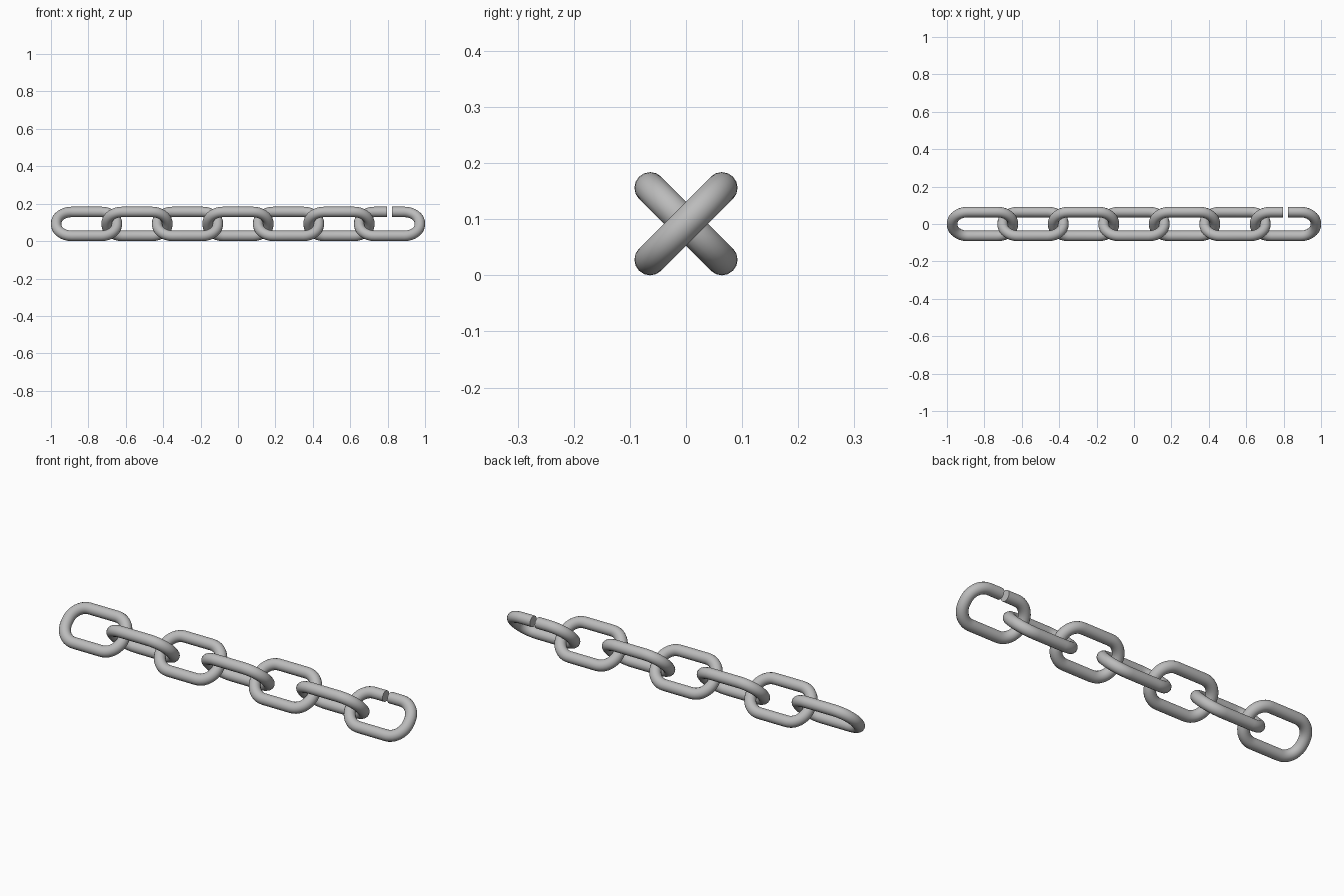
import bpy
import math

cube = bpy.data.objects.get("Cube")
if cube:
    bpy.data.objects.remove(cube, do_unlink=True)

LINKS = 7
PITCH = 0.27          # spacing between link centres
LENGTH = 0.38         # outer length of a link
WIRE = 0.028          # wire radius
HALF_W = 0.0905       # half width of the wire's centre line
CORNER = 0.084        # bend radius of the wire's centre line
GAP = 0.027           # opening in the last link
HEIGHT = 0.092        # height of the chain's axis
STEPS = 10

steel = bpy.data.materials.new("grey steel")
steel.use_nodes = True
steel.diffuse_color = (0.5, 0.5, 0.5, 1)
steel.node_tree.nodes["Principled BSDF"].inputs["Base Color"].default_value = steel.diffuse_color


def link_path(is_open):
    """Rounded loop in the local xy plane, starting at the middle of the +y bar."""
    half_l = LENGTH / 2 - WIRE
    points = []
    for corner, (sx, sy) in enumerate([(-1, 1), (-1, -1), (1, -1), (1, 1)]):
        cx, cy = sx * (half_l - CORNER), sy * (HALF_W - CORNER)
        for i in range(STEPS + 1):
            a = math.pi / 2 * (corner + 1 + i / STEPS)
            points.append((cx + CORNER * math.cos(a), cy + CORNER * math.sin(a)))
    if is_open:
        points = [(-GAP / 2, HALF_W)] + points + [(GAP / 2, HALF_W)]
    return points


def make_link(name, x, angle, is_open=False):
    points = link_path(is_open)
    curve = bpy.data.curves.new(name + "_path", "CURVE")
    curve.dimensions = "3D"
    curve.bevel_depth = WIRE
    curve.bevel_resolution = 6
    curve.use_fill_caps = is_open
    spline = curve.splines.new("POLY")
    spline.points.add(len(points) - 1)
    for p, (px, py) in zip(spline.points, points):
        p.co = (px, py, 0, 1)
    spline.use_cyclic_u = not is_open

    # Turn the swept wire into a mesh
    helper = bpy.data.objects.new(name + "_path", curve)
    bpy.context.collection.objects.link(helper)
    bpy.context.view_layer.update()
    mesh = bpy.data.meshes.new_from_object(
        helper.evaluated_get(bpy.context.evaluated_depsgraph_get()))
    bpy.data.objects.remove(helper, do_unlink=True)

    link = bpy.data.objects.new(name, mesh)
    bpy.context.collection.objects.link(link)
    mesh.materials.clear()
    mesh.materials.append(steel)
    link.location = (x, 0, HEIGHT)
    link.rotation_euler.x = angle
    bpy.ops.object.select_all(action="DESELECT")
    link.select_set(True)
    bpy.context.view_layer.objects.active = link
    bpy.ops.object.shade_smooth_by_angle(angle=math.radians(40))


# Links alternate between the two diagonals; the last one is cut open
for n in range(LINKS):
    last = n == LINKS - 1
    make_link("open_link" if last else f"link_{n + 1}",
              (n - (LINKS - 1) / 2) * PITCH,
              math.radians(45 if n % 2 == 0 else -45), last)
